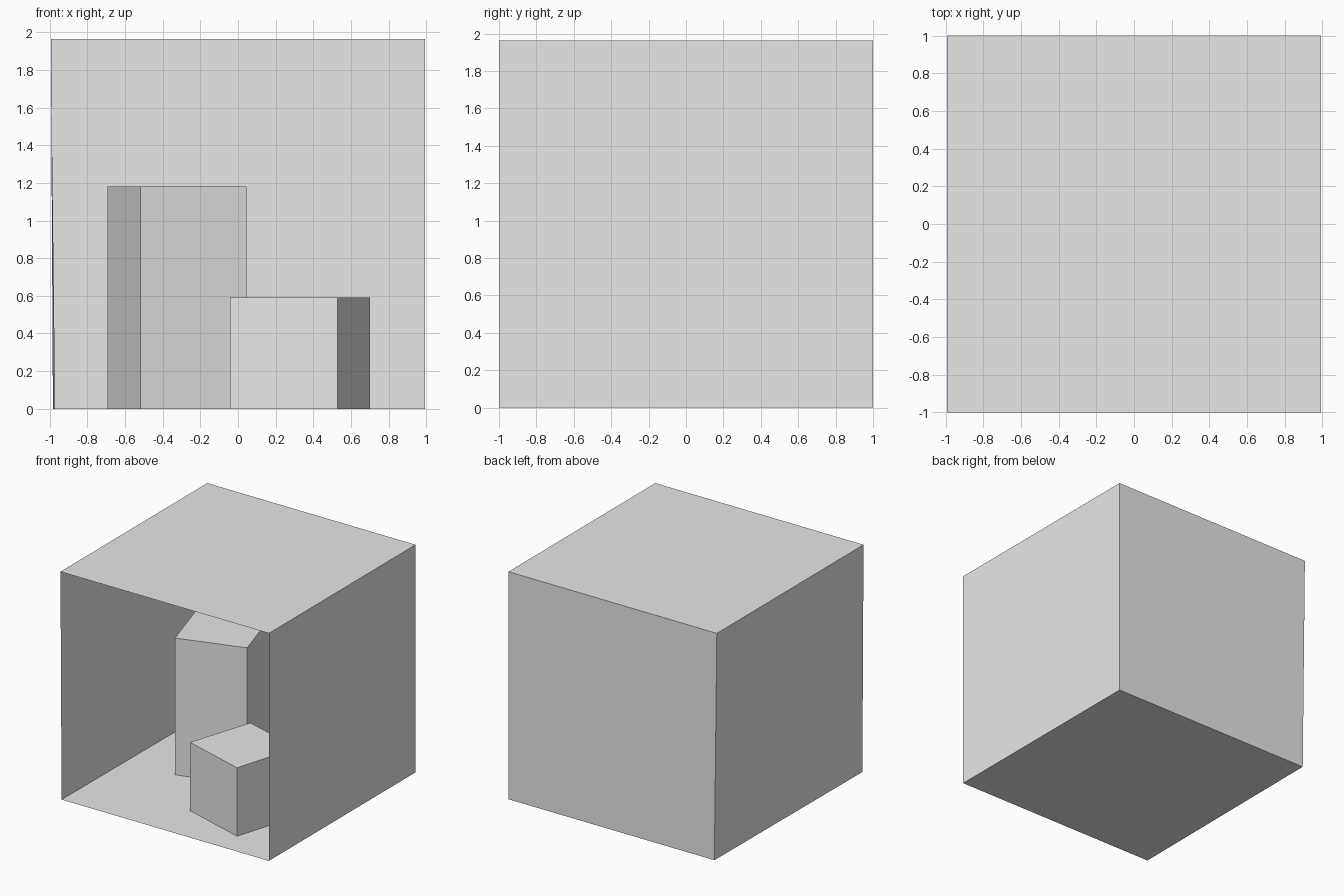
import bpy
import bmesh

cube = bpy.data.objects.get("Cube")
if cube:
    bpy.data.objects.remove(cube, do_unlink=True)

# One matte grey for everything
grey = bpy.data.materials.new("plain_grey")
grey.use_nodes = True
grey.diffuse_color = (0.8, 0.8, 0.8, 1)
grey.node_tree.nodes["Principled BSDF"].inputs["Base Color"].default_value = grey.diffuse_color


def add_object(name, bm):
    mesh = bpy.data.meshes.new(name)
    bm.to_mesh(mesh)
    bm.free()
    mesh.materials.append(grey)
    obj = bpy.data.objects.new(name, mesh)
    bpy.context.collection.objects.link(obj)
    return obj


def loft(base, top, height):
    """Join two counter-clockwise outlines; return the bmesh, sides, floor and lid."""
    bm = bmesh.new()
    low = [bm.verts.new((x, y, 0)) for x, y in base]
    high = [bm.verts.new((x, y, height)) for x, y in top]
    n = len(low)
    sides = [bm.faces.new((low[i], low[(i + 1) % n], high[(i + 1) % n], high[i]))
             for i in range(n)]
    floor = bm.faces.new(low[::-1])
    lid = bm.faces.new(high)
    return bm, sides, floor, lid


# Room: thin shell open at the front, left side leaning in slightly at the floor
W, H = 0.994, 1.963
floor_outline = [(-0.983, -1), (W, -1), (W, 1), (-0.971, 1)]
ceiling_outline = [(-W, -1), (W, -1), (W, 1), (-W, 1)]
bm, sides, floor, lid = loft(floor_outline, ceiling_outline, H)
bmesh.ops.delete(bm, geom=[sides[0]], context='FACES_ONLY')
bmesh.ops.reverse_faces(bm, faces=bm.faces[:])
add_object("room_shell", bm)


# Blocks: turned boxes standing on the floor, without undersides
def block(name, outline, height):
    bm, sides, floor, lid = loft(outline, outline, height)
    bmesh.ops.delete(bm, geom=[floor], context='FACES_ONLY')
    add_object(name, bm)


block("short_block",
      [(0.529, -0.768), (0.701, -0.195), (0.136, -0.027), (-0.043, -0.592)], 0.59)
block("tall_block",
      [(-0.519, -0.117), (0.046, 0.059), (-0.129, 0.631), (-0.694, 0.452)], 1.18)
